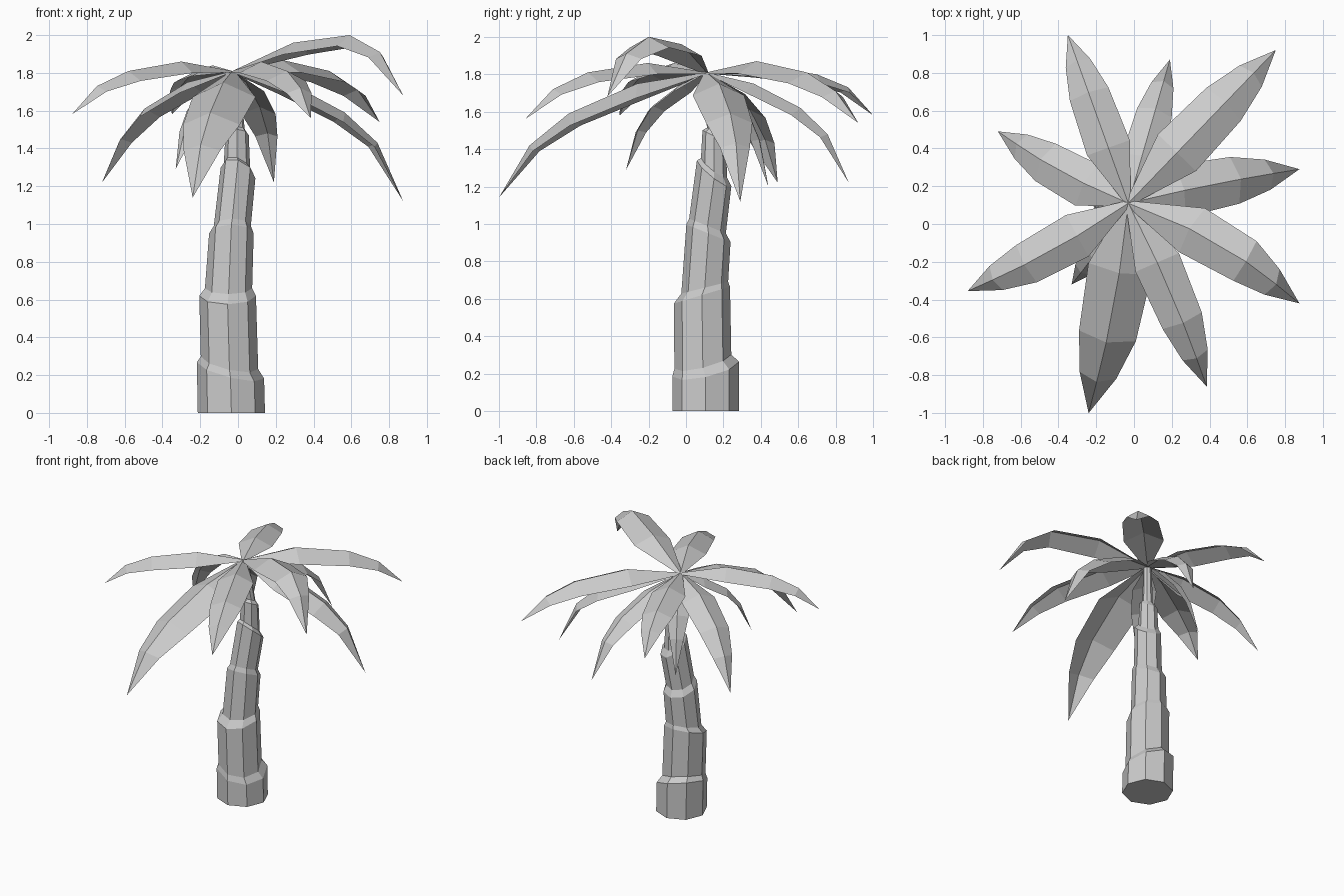
import bpy, bmesh, math
from mathutils import Vector

if "Cube" in bpy.data.objects:
    bpy.data.objects.remove(bpy.data.objects["Cube"])

grey = bpy.data.materials.new("plain_grey")
grey.use_nodes = True
grey.diffuse_color = (0.6, 0.6, 0.6, 1)
bsdf = next(n for n in grey.node_tree.nodes if n.type == 'BSDF_PRINCIPLED')
bsdf.inputs["Base Color"].default_value = grey.diffuse_color
bsdf.inputs["Roughness"].default_value = 0.9

SIDES = 8
CROWN = Vector((-0.03, 0.11, 1.81))


def finish(bm, name):
    mesh = bpy.data.meshes.new(name)
    bm.normal_update()
    bm.to_mesh(mesh)
    bm.free()
    mesh.materials.append(grey)
    obj = bpy.data.objects.new(name, mesh)
    bpy.context.collection.objects.link(obj)
    return obj


# Trunk rings: centre x, y, z, radius, slope along x, slope along y
rings = [
    (-.035, .105, 0, .178, 0, 0),
    (-.04, .105, .225, .178, -.24, .22),
    (-.045, .09, .265, .152, -.22, .25),
    (-.055, .085, .62, .15, 0, .3),
    (-.05, .1, .66, .125, 0, .25),
    (-.035, .12, .95, .118, 0, -.4),
    (-.03, .115, .99, .098, 0, -.4),
    (0, .15, 1.27, .092, -.3, -.75),
    (-.005, .15, 1.3, .07, -.3, -.75),
    (-.005, .15, 1.47, .062, 0, -.5),
    (0, .148, 1.5, .036, 0, -.4),
    (-.025, .115, 1.79, .03, 0, 0),
]


def build_trunk():
    bm = bmesh.new()
    loops = []
    for x, y, z, r, sx, sy in rings:
        loop = []
        for i in range(SIDES):
            a = math.tau * i / SIDES
            dx, dy = r * math.cos(a), r * math.sin(a)
            loop.append(bm.verts.new((x + dx, y + dy, z + sx * dx + sy * dy)))
        loops.append(loop)
    for low, high in zip(loops, loops[1:]):
        for i in range(SIDES):
            j = (i + 1) % SIDES
            bm.faces.new((low[i], low[j], high[j], high[i]))
    bm.faces.new(loops[0][::-1])
    bm.faces.new(loops[-1])
    finish(bm, "trunk")


# Folded leaf: a raised midrib with two sloping halves, pointed at the tip
STATIONS = (0, .33, .66, .85, 1)
WIDTHS = (.12, 1, .9, .58, 0)
FOLD = .48


def build_frond(name, tip_x, tip_y, heights, half_width, bow):
    bm = bmesh.new()
    reach = Vector((tip_x - CROWN.x, tip_y - CROWN.y, 0))
    side = Vector((-reach.y, reach.x, 0)).normalized()
    # midrib, bowed a little to one side
    ribs = []
    for t, z in zip(STATIONS, (CROWN.z,) + heights):
        p = CROWN + reach * t + side * bow * math.sin(math.pi * t)
        p.z = z
        ribs.append(p)
    rows = []
    for i, (mid, w) in enumerate(zip(ribs, WIDTHS)):
        if w == 0:
            rows.append([bm.verts.new(mid)] * 3)
            continue
        # the edges sag at right angles to the midrib
        along = (ribs[i + 1] - ribs[max(i - 1, 0)]).normalized()
        out = side * half_width * w
        drop = along.cross(side).normalized() * half_width * w * FOLD
        rows.append([bm.verts.new(p) for p in (mid + out - drop, mid, mid - out - drop)])
    for a, b in zip(rows, rows[1:]):
        for k in (0, 1):
            corners = [a[k], a[k + 1], b[k + 1], b[k]]
            bm.faces.new(list(dict.fromkeys(corners)))
    for f in bm.faces:
        f.normal_update()
        if f.normal.z < 0:
            f.normal_flip()
    finish(bm, name)


build_trunk()

# Each leaf: tip x, tip y, midrib heights, half width, sideways bow
fronds = {
    "back_frond": (-.35, 1.0, (1.84, 1.8, 1.73, 1.58), .12, 0),
    "back_low_frond": (.19, .87, (1.75, 1.62, 1.48, 1.22), .105, 0),
    "back_left_frond": (.75, .92, (1.87, 1.81, 1.71, 1.54), .14, 0),
    "left_low_frond": (.875, .29, (1.75, 1.59, 1.43, 1.12), .14, .01),
    "left_high_frond": (.875, -.42, (1.96, 2.0, 1.91, 1.68), .135, .055),
    "front_left_frond": (.385, -.86, (1.86, 1.81, 1.72, 1.56), .125, .02),
    "front_low_frond": (-.24, -1.0, (1.75, 1.59, 1.42, 1.14), .17, .025),
    "right_high_frond": (-.88, -.355, (1.86, 1.81, 1.73, 1.58), .125, .025),
    "right_low_frond": (-.72, .49, (1.75, 1.61, 1.45, 1.22), .125, .025),
    "front_short_frond": (-.33, -.32, (1.74, 1.63, 1.5, 1.29), .085, .01),
    "back_short_frond": (-.22, .44, (1.74, 1.6, 1.45, 1.2), .085, 0),
}
for name, spec in fronds.items():
    build_frond(name, *spec)
